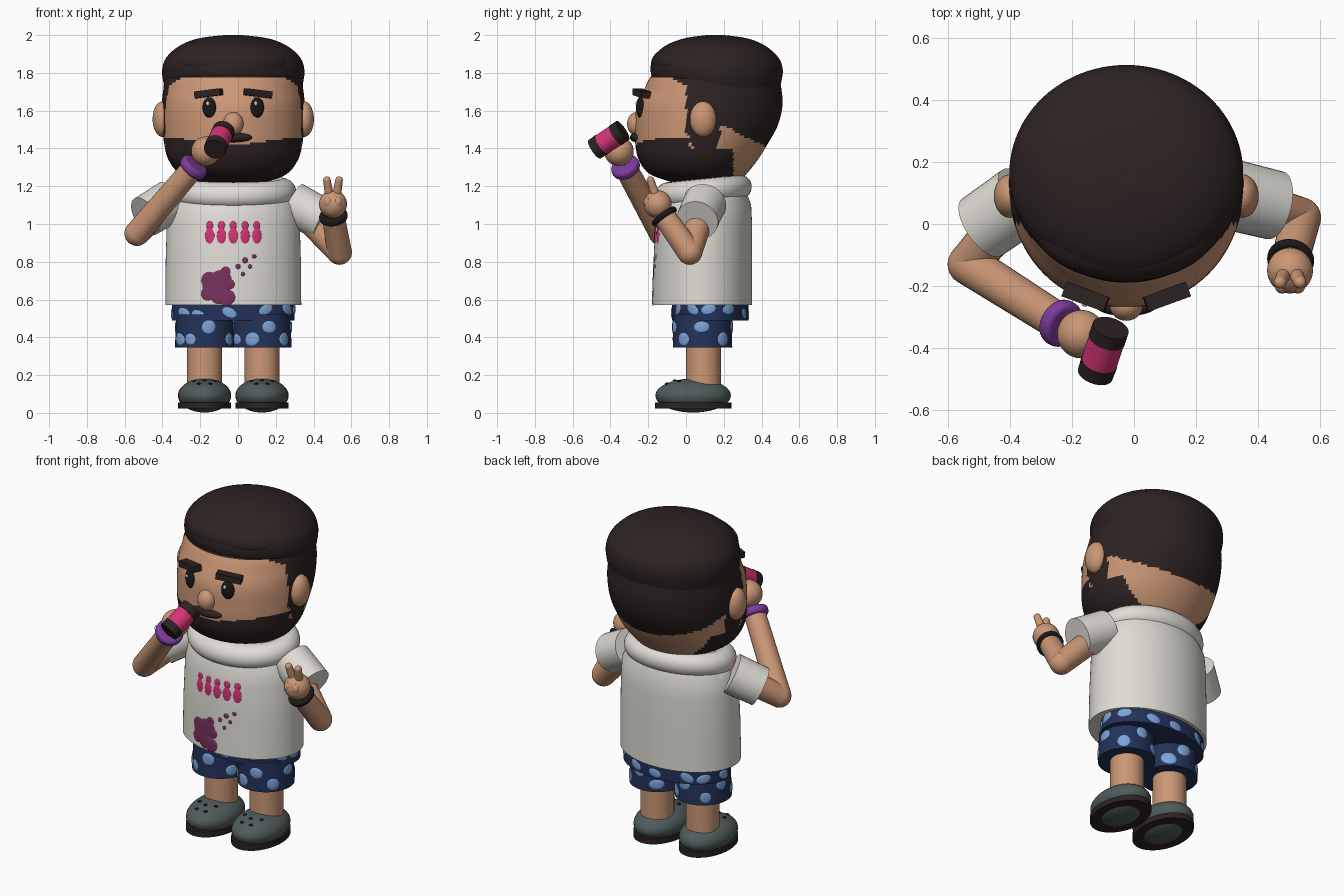
import bpy, bmesh, math, random
from mathutils import Vector, Matrix

if "Cube" in bpy.data.objects:
    bpy.data.objects.remove(bpy.data.objects["Cube"])

random.seed(4)
CX = -0.025  # middle of the figure


def mat(name, r, g, b):
    m = bpy.data.materials.new(name)
    m.diffuse_color = (r, g, b, 1)
    m.use_nodes = True
    m.node_tree.nodes["Principled BSDF"].inputs["Base Color"].default_value = m.diffuse_color
    return m


SKIN = mat("skin", .60, .31, .18)
HAIR = mat("dark brown", .026, .016, .016)
SHIRT = mat("off white", .74, .72, .66)
PINK = mat("pink", .66, .035, .18)
PLUM = mat("plum", .18, .032, .11)
NAVY = mat("navy", .017, .032, .10)
BLUE = mat("light blue", .20, .37, .70)
GREY = mat("shoe grey", .08, .105, .105)
VIOLET = mat("violet", .20, .045, .33)
BLACK = mat("near black", .012, .009, .01)


def finish(name, bm, *mats):
    bmesh.ops.recalc_face_normals(bm, faces=bm.faces)
    me = bpy.data.meshes.new(name)
    bm.to_mesh(me)
    bm.free()
    for m in mats:
        me.materials.append(m)
    me.shade_smooth()
    me.set_sharp_from_angle(angle=math.radians(40))
    ob = bpy.data.objects.new(name, me)
    bpy.context.collection.objects.link(ob)
    return ob


def ball(name, c, r, m, rot=None):
    bm = bmesh.new()
    bmesh.ops.create_uvsphere(bm, u_segments=32, v_segments=20, radius=1)
    M = Matrix.Translation(c) @ (rot or Matrix()) @ Matrix.Diagonal((*r, 1))
    bmesh.ops.transform(bm, matrix=M, verts=bm.verts)
    return finish(name, bm, m)


def tube(name, a, b, r0, r1, m):
    a, b = Vector(a), Vector(b)
    bm = bmesh.new()
    bmesh.ops.create_cone(bm, cap_ends=True, segments=32, radius1=r0, radius2=r1, depth=(b - a).length)
    M = Matrix.Translation((a + b) / 2) @ (b - a).to_track_quat('Z', 'Y').to_matrix().to_4x4()
    bmesh.ops.transform(bm, matrix=M, verts=bm.verts)
    return finish(name, bm, m)


def band(name, c, axis, r, h, m):
    d = Vector(axis).normalized() * h / 2
    ob = tube(name, Vector(c) - d, Vector(c) + d, r, r, m)
    mod = ob.modifiers.new("soft edge", 'BEVEL')
    mod.width, mod.segments, mod.limit_method = h * .35, 3, 'ANGLE'


def spline(rows, steps):
    out = []
    for i in range(len(rows) - 1):
        p = [Vector(rows[min(max(k, 0), len(rows) - 1)]) for k in (i - 1, i, i + 1, i + 2)]
        for s in range(steps):
            t = s / steps
            out.append(.5 * (2 * p[1] + (p[2] - p[0]) * t + (2 * p[0] - 5 * p[1] + 4 * p[2] - p[3]) * t * t
                             + (3 * p[1] - p[0] - 3 * p[2] + p[3]) * t ** 3))
    return out + [Vector(rows[-1])]


def loft(name, rows, mats, steps=1, rule=None, cx=CX, n=96):
    """Stack of elliptical rings, each row: z, half width, front y, back y."""
    bm = bmesh.new()
    rings = []
    for z, rx, yf, yb in (spline(rows, steps) if steps > 1 else rows):
        rings.append([bm.verts.new((cx + rx * math.sin(2 * math.pi * k / n),
                                    (yf + yb) / 2 - (yb - yf) / 2 * math.cos(2 * math.pi * k / n), z)) for k in range(n)])
    for lo, hi in zip(rings, rings[1:]):
        for k in range(n):
            bm.faces.new((lo[k], lo[k - 1], hi[k - 1], hi[k]))
    bm.faces.new(rings[0])
    bm.faces.new(rings[-1])
    if rule:
        for f in bm.faces:
            f.material_index = rule(f.calc_center_median())
    return finish(name, bm, *mats)


def decal(name, c, r, a, z, w, h, m, tilt=0, off=.006):
    """Thin oval wrapped on an elliptical column; a is the angle from the front."""
    ds = math.hypot(r[0] * math.cos(a), r[1] * math.sin(a))
    bm = bmesh.new()
    bmesh.ops.create_uvsphere(bm, u_segments=20, v_segments=8, radius=1)
    for v in bm.verts:
        u, q, k = v.co.x * w, v.co.y * h, v.co.z * off * .8
        u, q = u * math.cos(tilt) - q * math.sin(tilt), u * math.sin(tilt) + q * math.cos(tilt)
        t = a + u / ds
        v.co = (c[0] + (r[0] + k) * math.sin(t), c[1] - (r[1] + k) * math.cos(t), z + q)
    return finish(name, bm, m)


# head: skin with hair and beard chosen by face position
def head_rule(p):
    x, y, z = p.x - CX, p.y, p.z
    if y > .18:
        hair = z > 1.53 - .5 * (y - .18)
    elif y > 0:
        hair = z > 1.47
    else:
        hair = z > 1.775 + .5 * min(0, -y - .08 if y > -.08 else 0)
    hair = hair or math.hypot(y - .1, z - 1.47) < .085
    beard = y < .25 and z < (1.395 if y > .02 else 1.415 + .04 * min(1, abs(x) / .3))
    return int(hair or beard)


loft("head", [(1.215, .04, .06, .14), (1.219, .14, -.05, .23), (1.232, .21, -.11, .285), (1.27, .29, -.2, .325),
              (1.34, .343, -.25, .38), (1.42, .365, -.268, .43), (1.52, .376, -.27, .485), (1.62, .378, -.262, .51),
              (1.7, .372, -.228, .507), (1.8, .35, -.17, .48), (1.88, .25, -.05, .38), (1.9, .05, .1, .2)],
     (SKIN, HAIR), 8, head_rule, n=128)
loft("hair_cap", [(1.7, .355, -.13, .49), (1.76, .372, -.172, .506), (1.82, .376, -.188, .512), (1.88, .355, -.172, .49),
                  (1.94, .29, -.115, .425), (1.98, .195, -.02, .335), (1.998, .07, .09, .22), (2.0, .01, .14, .17)],
     (HAIR,), 5)
ball("hair_front_swell", (CX, 0, 1.85), (.3, .185, .105), HAIR)

# face features
ball("nose", (CX, -.262, 1.53), (.054, .05, .062), SKIN)
ball("moustache", (CX, -.262, 1.458), (.1, .035, .026), HAIR)
for s, side in ((-1, "right"), (1, "left")):
    ball(side + "_ear", (CX + s * .375, .09, 1.555), (.052, .07, .094), SKIN)
    turn = Matrix.Rotation(s * .35, 4, 'Z')
    ball(side + "_eye", (CX + s * .127, -.243, 1.617), (.037, .018, .054), BLACK, turn)
    ball(side + "_eye_glint", (CX + s * .127 - .008, -.261, 1.638), (.009, .005, .011), SHIRT, turn)
    bm = bmesh.new()
    bmesh.ops.create_cube(bm, size=1)
    bmesh.ops.transform(bm, verts=bm.verts, matrix=Matrix.Translation((CX + s * .131, -.235, 1.692)) @ turn
                        @ Matrix.Rotation(s * .12, 4, 'Y') @ Matrix.Diagonal((.145, .05, .036, 1)))
    finish(side + "_eyebrow", bm, HAIR)

# shirt body and rolled collar
loft("shirt", [(.57, .36, -.178, .35), (.8, .358, -.172, .35), (1.0, .352, -.163, .35), (1.1, .34, -.145, .345),
               (1.17, .3, -.11, .32), (1.21, .2, -.05, .25)], (SHIRT,))
bm = bmesh.new()
N, K = 64, 20
ring = []
for i in range(N):
    a = 2 * math.pi * i / N
    ring.append([])
    for k in range(K):
        b = 2 * math.pi * k / K
        q = .068 * math.cos(b)
        y = -(.19 + q) * math.cos(a)
        ring[i].append(bm.verts.new((CX + (.265 + q) * math.sin(a), .09 + y, 1.172 + .068 * math.sin(b) + .1 * y)))
for i in range(N):
    for k in range(K):
        bm.faces.new((ring[i - 1][k - 1], ring[i][k - 1], ring[i][k], ring[i - 1][k]))
finish("collar", bm, SHIRT)


# prints on the shirt front
def print_spot(name, x, z, w, h, m):
    t = max(0, (z - .57) / .43)
    yf = -.178 + .015 * t
    r = (.36 - .008 * t, (.35 - yf) / 2)
    decal(name, (CX, (.35 + yf) / 2), r, math.asin((x - CX) / r[0]), z, w, h, m)


for i in range(5):
    x = -.15 + i * .0625
    print_spot("pin_body", x, .935, .026, .045, PINK)
    print_spot("pin_head", x, .992, .018, .024, PINK)
for x, z, r in ((-.12, .67, .075), (-.15, .7, .05), (-.09, .7, .06), (-.06, .61, .047), (-.065, .75, .028), (-.16, .63, .04),
                (-.1, .62, .05), (-.045, .68, .03), (0, .775, .015), (.037, .806, .018), (.063, .775, .012),
                (.026, .735, .012), (.085, .828, .013)):
    print_spot("splash", x, z, r, r * .95, PLUM)

# shorts, legs and shoes
loft("shorts_waist", [(.49, .325, -.075, .33), (.6, .325, -.075, .33)], (NAVY,))
for s, side, x in ((-1, "right", -.177), (1, "left", .127)):
    loft(side + "_shorts_leg", [(.345, .157, -.07, .245), (.52, .15, -.065, .24)], (NAVY,), cx=x)
    tube(side + "_leg", (x, .092, .1), (x, .092, .4), .093, .093, SKIN)
    ball(side + "_shoe", (x, .038, .092), (.141, .2, .09), GREY)
    loft(side + "_sole", [(.022, .14, -.165, .24), (.055, .14, -.165, .24)], (HAIR,), cx=x)
    for dx, y in ((-.055, -.035), (0, -.06), (.055, -.035), (-.03, -.1), (.03, -.1)):
        z = .092 + .09 * math.sqrt(1 - (dx / .141) ** 2 - ((y - .038) / .2) ** 2)
        ball(side + "_shoe_hole", (x + dx, y, z), (.011, .011, .006), BLACK)
    # pale spots around each shorts leg
    for i in range(9):
        a = (i * .7 - .45 + random.uniform(-.12, .12))
        decal(side + "_shorts_spot", (x, .0875), (.155, .157), a, (.39, .455)[i % 2], random.uniform(.03, .048),
              random.uniform(.026, .036), BLUE, random.uniform(-.5, .5))
for i in range(12):
    decal("waist_spot", (CX, .1275), (.325, .2025), i * math.pi / 6 + random.uniform(-.1, .1),
          random.uniform(.515, .55), .04, .026, BLUE, random.uniform(-.5, .5))

# arms: shoulder, sleeve end, elbow, wrist, hand
for side, sh, sl, el, wr, hand, hr in (
        ("right", (-.36, .08, 1.12), (-.49, -.01, 1.04), (-.535, -.13, .95), (-.235, -.32, 1.3), (-.17, -.355, 1.385), .078),
        ("left", (.29, .1, 1.11), (.455, .06, 1.02), (.537, .02, .85), (.505, -.115, 1.04), (.503, -.15, 1.105), .074)):
    tube(side + "_sleeve", sh, sl, .115, .112, SHIRT)
    tube(side + "_upper_arm", sh, el, .07, .066, SKIN)
    ball(side + "_elbow", el, (.066,) * 3, SKIN)
    tube(side + "_forearm", el, wr, .066, .06, SKIN)
    ball(side + "_hand", hand, (hr,) * 3, SKIN)
    axis = Vector(wr) - Vector(el)
    if side == "right":
        band("violet_bracelet", wr, axis, .078, .05, VIOLET)
    else:
        band("dark_wristband", wr, axis, .076, .03, BLACK)

# raised and curled fingers of the left hand
for dx in (-1, 1):
    tip = (.503 + dx * .032, -.188, 1.232)
    tube("raised_finger", (.503 + dx * .016, -.155, 1.13), tip, .024, .02, SKIN)
    ball("fingertip", tip, (.02,) * 3, SKIN)
    ball("curled_finger", (.503 + dx * .025, -.2, 1.115), (.024, .024, .03), SKIN)

# hand-held microphone
A, B = Vector((-.125, -.485, 1.395)), Vector((-.075, -.335, 1.495))
tube("microphone_base", A, A.lerp(B, .25), .058, .06, HAIR)
tube("microphone_body", A.lerp(B, .25), A.lerp(B, .75), .058, .058, PINK)
tube("microphone_head", A.lerp(B, .75), B, .06, .06, HAIR)
ball("right_thumb", (-.14, -.385, 1.43), (.03, .045, .028), SKIN)
